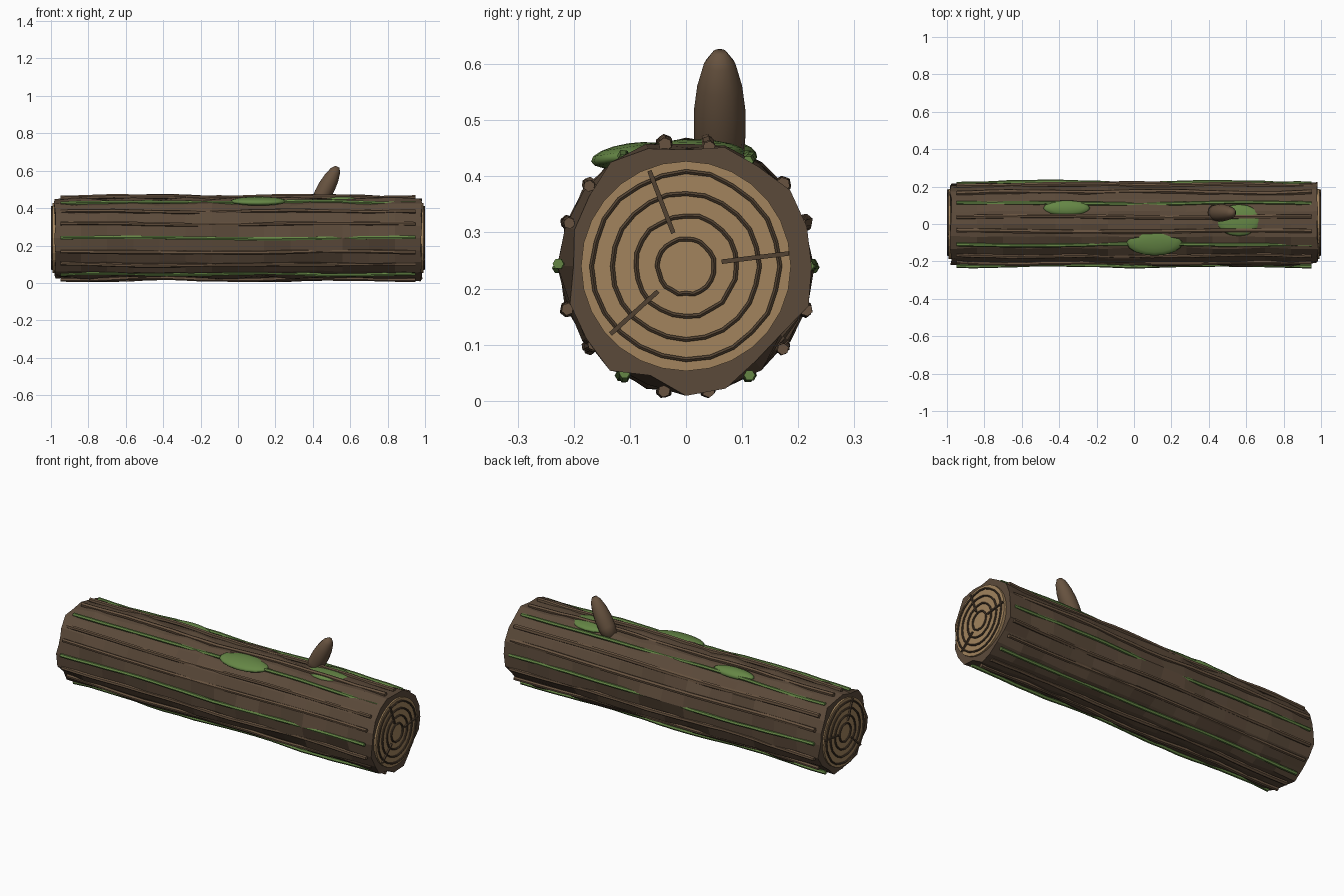
import bpy, bmesh, math, random
from mathutils import Vector, Matrix

if "Cube" in bpy.data.objects:
    bpy.data.objects.remove(bpy.data.objects["Cube"])

random.seed(4)
CZ = 0.24  # height of the log axis

def material(name, color):
    m = bpy.data.materials.new(name)
    m.diffuse_color = (*color, 1)
    m.use_nodes = True
    m.node_tree.nodes["Principled BSDF"].inputs["Base Color"].default_value = m.diffuse_color
    return m

BARK = material("bark", (0.105, 0.068, 0.042))
RIDGE = material("ridge_bark", (0.135, 0.085, 0.05))
WOOD = material("cut_wood", (0.36, 0.23, 0.11))
DARK = material("dark_wood", (0.085, 0.055, 0.032))
MOSS = material("moss", (0.13, 0.24, 0.06))

def finish(name, bm, mat):
    bmesh.ops.recalc_face_normals(bm, faces=bm.faces)
    me = bpy.data.meshes.new(name)
    bm.to_mesh(me)
    bm.free()
    me.materials.append(mat)
    ob = bpy.data.objects.new(name, me)
    bpy.context.collection.objects.link(ob)
    return ob

def around(x, a, r):
    return Vector((x, r * math.cos(a), CZ + r * math.sin(a)))

def loft(bm, rings, closed=False):
    vs = [[bm.verts.new(p) for p in ring] for ring in rings]
    n = len(vs[0])
    pairs = list(zip(vs, vs[1:])) + ([(vs[-1], vs[0])] if closed else [])
    for a, b in pairs:
        for i in range(n):
            j = (i + 1) % n
            bm.faces.new((a[i], a[j], b[j], b[i]))
    if not closed:
        bm.faces.new(vs[0])
        bm.faces.new(vs[-1])

# Uneven bark trunk
SIDES, STEPS = 20, 14
bm = bmesh.new()
rings = []
for s in range(STEPS + 1):
    x = -0.98 + 1.96 * s / STEPS
    end = s in (0, STEPS)
    rings.append([around(x + (random.uniform(-.006, .006) if end else 0), math.tau * i / SIDES,
                         random.uniform(0.2, 0.232) if end else random.uniform(0.211, 0.23))
                  for i in range(SIDES)])
loft(bm, rings)
finish("bark_trunk", bm, BARK)

# Wavy lengthwise ridges, every third one mossy
for k in range(18):
    a0 = math.radians(20 * k)
    mossy = k % 3 == 0
    ph, ph2 = random.uniform(0, 6.28), random.uniform(0, 6.28)
    size = 0.010 if mossy else random.uniform(0.010, 0.013)
    rings = []
    for s in range(21):
        x = -0.95 + 1.9 * s / 20
        a = a0 + 0.018 * math.sin(4 * x + ph)
        r = 0.222 + 0.005 * math.sin(7 * x + ph2) + random.uniform(-.002, .002)
        c = around(x, a, r)
        rings.append([c + Vector((0, size * math.cos(a + t * math.pi / 3),
                                  size * math.sin(a + t * math.pi / 3))) for t in range(6)])
    bm = bmesh.new()
    loft(bm, rings)
    finish(("moss_ridge_" if mossy else "bark_ridge_") + str(k), bm, MOSS if mossy else RIDGE)

# Cut ends: wood disc, growth rings and radial cracks
for side, label in ((1, "right"), (-1, "left")):
    bm = bmesh.new()
    loft(bm, [[around(side * x, math.tau * i / 28, 0.187) for i in range(28)] for x in (0.96, 0.991)])
    finish("cut_face_" + label, bm, WOOD)
    for n, R in enumerate((0.05, 0.09, 0.13, 0.167)):
        bm = bmesh.new()
        rings = []
        for i in range(24):
            a = math.tau * i / 24
            w = R + random.uniform(-.002, .002)
            rings.append([around(side * x, a, w + d)
                          for x, d in ((.985, -.004), (.996, -.004), (.999, 0), (.996, .004), (.985, .004))])
        loft(bm, rings, closed=True)
        finish(f"growth_ring_{label}_{n}", bm, DARK)
    for n, (deg, r0, r1) in enumerate(((7, 0.064, 0.185), (111, 0.063, 0.182), (222, 0.067, 0.181))):
        a = math.radians(deg)
        bm = bmesh.new()
        mat = (Matrix.Translation(around(side * 0.991, a, (r0 + r1) / 2)) @ Matrix.Rotation(a, 4, 'X')
               @ Matrix.Diagonal((0.018, r1 - r0, 0.008, 1)))
        bmesh.ops.create_cube(bm, size=1, matrix=mat)
        finish(f"crack_{label}_{n}", bm, DARK)

# Flattened moss cushions lying on the bark
for n, (x, y, z, sx, sy, sz) in enumerate(((0.11, -0.10, 0.437, 0.15, 0.07, 0.022),
                                           (-0.36, 0.085, 0.440, 0.125, 0.042, 0.022),
                                           (0.56, 0.02, 0.446, 0.125, 0.085, 0.020))):
    bm = bmesh.new()
    bmesh.ops.create_uvsphere(bm, u_segments=16, v_segments=8, radius=1,
                              matrix=Matrix.Translation((x, y, z)) @ Matrix.Rotation(-y * 1.5, 4, 'X')
                              @ Matrix.Diagonal((sx, sy, sz, 1)))
    for f in bm.faces:
        f.smooth = True
    finish(f"moss_patch_{n}", bm, MOSS)

# Leaning branch stub
lean = Matrix.Translation((0.425, 0.06, 0.42)) @ Matrix.Rotation(math.radians(28), 4, 'Y')
bm = bmesh.new()
loft(bm, [[lean @ Vector((r * math.cos(math.tau * i / 12), r * math.sin(math.tau * i / 12), h)) for i in range(12)]
          for h, r in ((0, .042), (.06, .046), (.11, .046), (.16, .040), (.205, .028), (.228, .012))])
for f in bm.faces:
    f.smooth = True
finish("branch_stub", bm, RIDGE)
